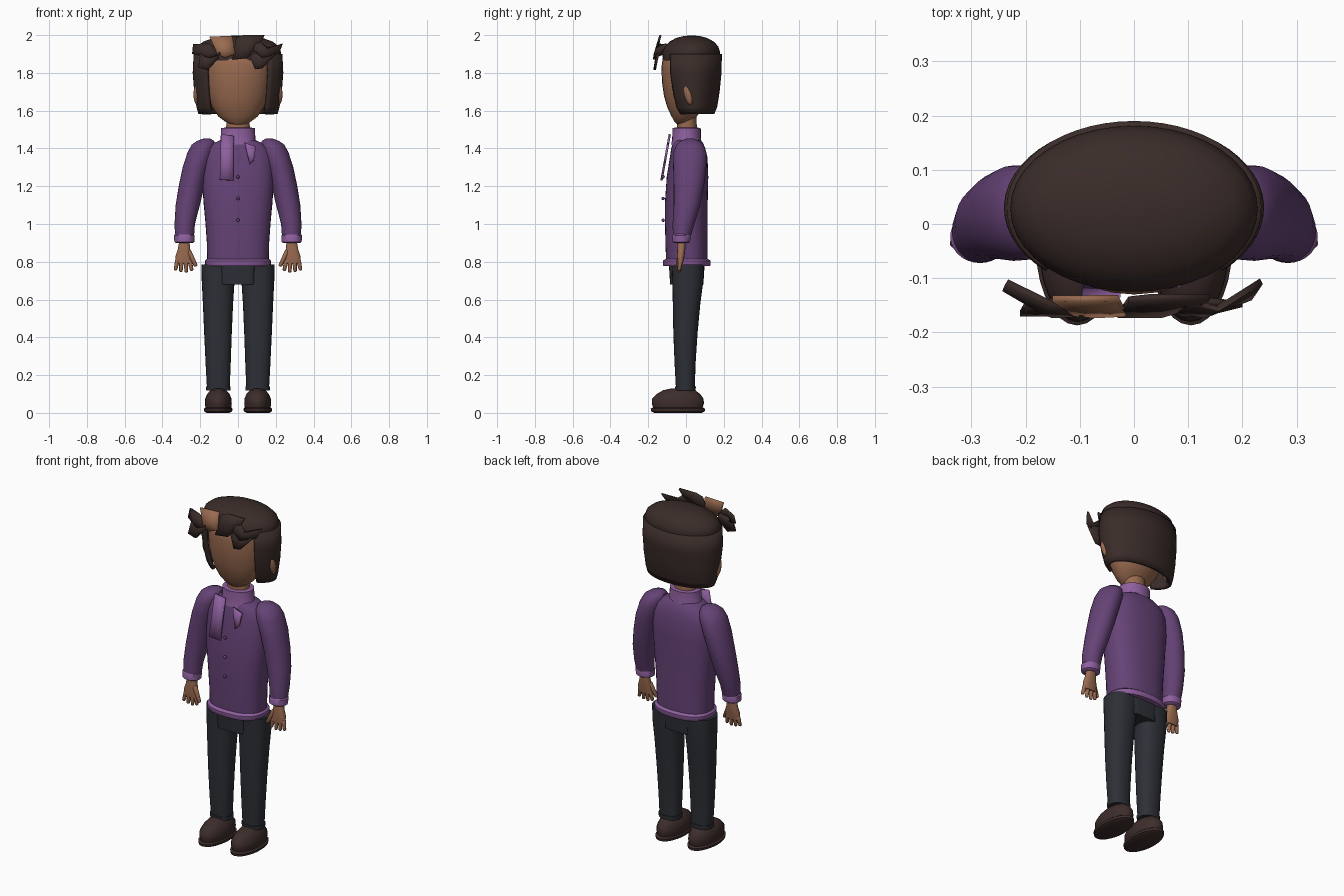
import bpy
import bmesh
from math import cos, sin, radians, copysign
from mathutils import Vector

cube = bpy.data.objects.get("Cube")
if cube:
    bpy.data.objects.remove(cube, do_unlink=True)


def material(name, color):
    mat = bpy.data.materials.new(name)
    mat.use_nodes = True
    mat.diffuse_color = (*color, 1)
    mat.node_tree.nodes["Principled BSDF"].inputs["Base Color"].default_value = (*color, 1)
    return mat


PURPLE = material("purple_knit", (.13, .055, .18))
LILAC = material("lilac_trim", (.27, .115, .34))
DARK = material("charcoal_cloth", (.026, .029, .037))
HAIR = material("dark_brown_hair", (.042, .025, .022))
SKIN = material("warm_skin", (.32, .145, .08))
SHOE = material("brown_leather", (.046, .026, .024))


def finish(name, bm, mat, solid=0.0, angle=40):
    """Turn a bmesh into a shaded object, optionally thickened."""
    bmesh.ops.recalc_face_normals(bm, faces=bm.faces)
    mesh = bpy.data.meshes.new(name)
    bm.to_mesh(mesh)
    bm.free()
    mesh.materials.append(mat)
    obj = bpy.data.objects.new(name, mesh)
    bpy.context.collection.objects.link(obj)
    bpy.ops.object.select_all(action='DESELECT')
    obj.select_set(True)
    bpy.context.view_layer.objects.active = obj
    bpy.ops.object.shade_smooth_by_angle(angle=radians(angle))
    if solid:
        mod = obj.modifiers.new("thickness", 'SOLIDIFY')
        mod.thickness = solid
        mod.offset = 0
    return obj


def loft(name, rings, mat, side=1, n=28, power=2.0, arc=None, solid=0.0):
    """Skin rings of (z, x, y, x radius, y radius); arc leaves the ring open."""
    bm = bmesh.new()
    start, end = arc or (0, 360)
    count = n + 1 if arc else n
    loops = []
    for z, x, y, rx, ry in rings:
        loop = []
        for i in range(count):
            a = radians(start + (end - start) * i / n)
            c, s = cos(a), sin(a)
            px = x + rx * copysign(abs(c) ** (2 / power), c)
            py = y + ry * copysign(abs(s) ** (2 / power), s)
            loop.append(bm.verts.new((side * px, py, z)))
        loops.append(loop)
    for low, high in zip(loops, loops[1:]):
        for i in range(n):
            j = (i + 1) % count
            bm.faces.new((low[i], low[j], high[j], high[i]))
    if not arc:
        bm.faces.new(loops[0])
        bm.faces.new(loops[-1])
    return finish(name, bm, mat, solid)


def plate(name, outline, depth, mat, solid=.012):
    """Flat outline in x and z, bent by the function depth(x, z)."""
    bm = bmesh.new()
    mid = sum((Vector(p) for p in outline), Vector((0, 0))) / len(outline)
    center = bm.verts.new((mid.x, depth(*mid), mid.y))
    rim = [bm.verts.new((x, depth(x, z), z)) for x, z in outline]
    for i, v in enumerate(rim):
        bm.faces.new((center, v, rim[(i + 1) % len(rim)]))
    return finish(name, bm, mat, solid, 30)


def capsule(name, a, b, r, mat):
    """Tapered finger between two points."""
    bm = bmesh.new()
    a, b = Vector(a), Vector(b)
    bmesh.ops.create_uvsphere(bm, u_segments=10, v_segments=8, radius=r)
    turn = (b - a).to_track_quat('Z', 'Y')
    for v in bm.verts:
        end = b if v.co.z > 0 else a
        v.co = end + turn @ (v.co * (.8 if v.co.z > 0 else 1))
    return finish(name, bm, mat)


# Head and neck
loft("head", [(1.525, 0, -.025, .03, .02), (1.54, 0, -.02, .065, .04),
              (1.57, 0, -.01, .105, .067), (1.62, 0, 0, .138, .1),
              (1.68, 0, .005, .16, .122), (1.75, 0, .01, .174, .137),
              (1.83, 0, .012, .182, .142), (1.9, 0, .015, .18, .135),
              (1.95, 0, .02, .13, .09)], SKIN)
loft("neck", [(1.46, 0, .005, .065, .055), (1.57, 0, .005, .06, .05)], SKIN)

# Hair: crown cap and open shell around sides and back
loft("hair_cap", [(1.865, 0, .026, .222, .148), (1.91, 0, .028, .228, .153),
                  (1.94, 0, .03, .216, .141), (1.965, 0, .03, .185, .118),
                  (1.985, 0, .03, .13, .082), (1.995, 0, .03, .07, .043),
                  (1.998, 0, .03, .01, .01)], HAIR, n=40)
loft("hair_shell", [(1.585, 0, .045, .2, .095), (1.62, 0, .04, .21, .115),
                    (1.7, 0, .035, .222, .133), (1.8, 0, .03, .23, .148),
                    (1.9, 0, .03, .225, .15)], HAIR, arc=(-46, 226), n=40, solid=.02)
loft("hair_underside", [(1.6, 0, .055, .19, .08), (1.7, 0, .045, .21, .12),
                        (1.85, 0, .04, .215, .13)], HAIR, arc=(0, 180), solid=.02)


# Fringe locks, swept forward and leaning back at the top
def upper(x, z):
    return -.168 + .3 * max(0, z - 1.89) + 1.1 * max(0, abs(x) - .17) * .6


def lower(x, z):
    return -.165 + .35 * max(0, z - 1.85)


locks = [
    ("fringe_far_right", [(-.24, 1.9), (-.235, 1.95), (-.15, 1.955), (-.09, 1.9), (-.15, 1.88)], upper, HAIR),
    ("fringe_light", [(-.15, 1.99), (-.03, 1.995), (-.015, 1.9), (-.07, 1.88), (-.11, 1.9)], upper, SKIN),
    ("fringe_middle", [(-.01, 1.985), (.03, 2), (.14, 2), (.12, 1.96), (.05, 1.88), (-.03, 1.87)], upper, HAIR),
    ("fringe_far_left", [(.1, 1.98), (.16, 1.93), (.235, 1.955), (.215, 1.9), (.13, 1.88), (.08, 1.92)], upper, HAIR),
    ("fringe_low_right", [(-.2, 1.9), (-.21, 1.83), (-.16, 1.815), (-.1, 1.88), (-.12, 1.92)], lower, HAIR),
    ("fringe_low_left", [(.06, 1.89), (.09, 1.82), (.13, 1.825), (.2, 1.9), (.12, 1.92)], lower, HAIR),
]
for name, outline, depth, mat in locks:
    plate(name, outline, depth, mat)

# Sweater body, collar and hem
loft("sweater", [(.79, 0, .005, .163, .11), (.9, 0, .003, .165, .112),
                 (1.0, 0, .002, .172, .113), (1.12, 0, .002, .183, .113),
                 (1.25, 0, .008, .19, .11), (1.35, 0, .014, .185, .1),
                 (1.4, 0, .012, .165, .09), (1.43, 0, .01, .125, .08),
                 (1.445, 0, .005, .09, .07)], PURPLE, n=36, power=2.4)
loft("sweater_hem", [(.777, 0, .004, .168, .122), (.785, 0, .004, .174, .127),
                     (.805, 0, .004, .174, .127), (.815, 0, .004, .164, .113)],
     LILAC, n=36, power=2.4)
loft("collar", [(1.42, 0, .003, .105, .082), (1.45, 0, .003, .092, .076),
                (1.508, 0, .003, .09, .075), (1.51, 0, .003, .07, .06)], LILAC)


# Scarf tails and buttons
def drape(x, z):
    return -.13 + .18 * (z - 1.23)


plate("scarf_tail_long", [(-.09, 1.475), (-.022, 1.465), (-.025, 1.23), (-.097, 1.235)], drape, LILAC)
plate("scarf_tail_short", [(.035, 1.43), (.095, 1.41), (.085, 1.34), (.062, 1.315)], drape, LILAC)
for i in range(3):
    bm = bmesh.new()
    bmesh.ops.create_uvsphere(bm, u_segments=10, v_segments=6, radius=.009)
    bmesh.ops.translate(bm, verts=bm.verts, vec=(0, -.121, 1.02 + .115 * i))
    finish("button", bm, PURPLE)

# Trouser seat
loft("trouser_seat", [(.68, 0, .004, .093, .088), (.79, 0, .004, .097, .095)],
     DARK, n=32, power=5)

# Paired parts
for side, label in ((1, "left"), (-1, "right")):
    loft(label + "_sleeve", [(.93, .283, -.023, .05, .046), (1.0, .282, -.013, .054, .058),
                             (1.1, .266, .005, .064, .07), (1.2, .246, .015, .068, .08),
                             (1.3, .222, .02, .071, .088), (1.38, .197, .021, .07, .087),
                             (1.42, .183, .021, .062, .072), (1.44, .172, .021, .045, .05),
                             (1.452, .165, .021, .018, .02)], PURPLE, side)
    loft(label + "_cuff", [(.9, .284, -.025, .046, .04), (.905, .284, -.025, .053, .046),
                           (.94, .284, -.023, .055, .049), (.948, .284, -.022, .048, .044)],
         LILAC, side)

    # Hand with four fingers and thumb
    loft(label + "_palm", [(.79, .287, -.03, .042, .014), (.83, .288, -.028, .043, .02),
                           (.865, .286, -.025, .033, .021), (.91, .284, -.023, .027, .022)],
         SKIN, side, n=16, power=2.6)
    for i in range(4):
        x = .255 + .022 * i
        tip = .75 + .008 * abs(i - 1.3)
        capsule(label + "_finger", (side * x, -.03, .805),
                (side * (x + .006 * (i - 1.5)), -.035, tip), .0125, SKIN)
    capsule(label + "_thumb", (side * .258, -.032, .85), (side * .226, -.042, .785), .014, SKIN)

    # Leg and trouser turn-up
    loft(label + "_trouser_leg", [(.125, .104, -.003, .06, .05), (.25, .105, -.005, .066, .055),
                                  (.42, .106, -.003, .073, .064), (.58, .106, .003, .08, .073),
                                  (.7, .105, .01, .087, .082), (.785, .1, .01, .094, .085)],
         DARK, side, power=2.3)
    loft(label + "_turn_up", [(.118, .104, -.003, .064, .054), (.14, .104, -.003, .065, .055)],
         DARK, side, power=2.3)

    # Shoe upper and sole
    loft(label + "_shoe", [(.025, .104, -.043, .068, .13), (.05, .104, -.043, .071, .138),
                           (.075, .104, -.043, .07, .136), (.1, .104, -.04, .059, .115),
                           (.12, .104, -.036, .042, .085), (.129, .104, -.035, .02, .045)],
         SHOE, side)
    loft(label + "_sole", [(0, .105, -.043, .06, .125), (.008, .105, -.043, .074, .142),
                           (.022, .105, -.043, .076, .144), (.03, .105, -.043, .066, .13)],
         SHOE, side)

    # Ear
    bm = bmesh.new()
    bmesh.ops.create_uvsphere(bm, u_segments=14, v_segments=10, radius=1)
    for v in bm.verts:
        v.co = Vector((side * (.215 + .021 * v.co.x), .012 + .022 * v.co.y - .012 * v.co.z,
                       1.685 + .055 * v.co.z))
    finish(label + "_ear", bm, SKIN)
